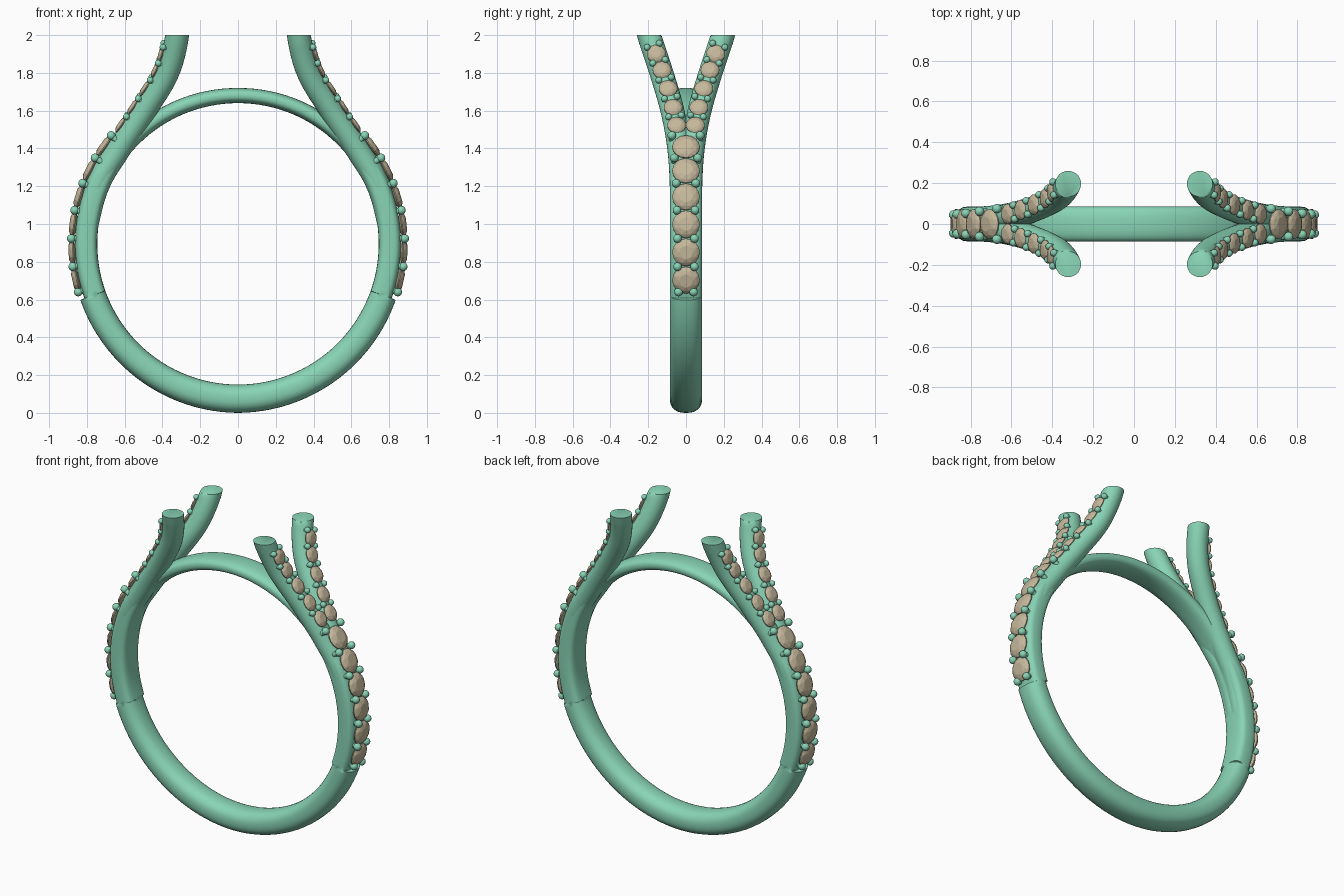
import bpy, bmesh
from math import sin, cos, pi, radians
from mathutils import Vector, Matrix

if "Cube" in bpy.data.objects:
    bpy.data.objects.remove(bpy.data.objects["Cube"])

CZ = 0.895      # height of the finger hole centre
R_IN = 0.745    # finger hole radius


def material(name, col):
    m = bpy.data.materials.new(name)
    m.diffuse_color = (*col, 1)
    m.use_nodes = True
    m.node_tree.nodes["Principled BSDF"].inputs["Base Color"].default_value = m.diffuse_color
    return m


METAL = material("green_metal", (0.25, 0.66, 0.47))
STONE = material("tan_stone", (0.56, 0.48, 0.33))


def finish(bm, name, mat, mirror=(False, False), smooth=True):
    bmesh.ops.recalc_face_normals(bm, faces=bm.faces)
    me = bpy.data.meshes.new(name)
    bm.to_mesh(me)
    bm.free()
    me.materials.append(mat)
    ob = bpy.data.objects.new(name, me)
    bpy.context.collection.objects.link(ob)
    if smooth:
        bpy.ops.object.select_all(action='DESELECT')
        ob.select_set(True)
        bpy.context.view_layer.objects.active = ob
        bpy.ops.object.shade_smooth_by_angle(angle=radians(40))
    if any(mirror):
        mod = ob.modifiers.new("mirror", 'MIRROR')
        mod.use_axis = (mirror[0], mirror[1], False)
        mod.use_mirror_merge = False
    return ob


def skin(bm, rings, closed):
    vs = [[bm.verts.new(p) for p in r] for r in rings]
    n = len(vs[0])
    for i in range(len(vs) if closed else len(vs) - 1):
        a, b = vs[i], vs[(i + 1) % len(vs)]
        for j in range(n):
            k = (j + 1) % n
            bm.faces.new((a[j], a[k], b[k], b[j]))
    if not closed:
        bm.faces.new(vs[0])
        bm.faces.new(vs[-1])


def lerp_table(tab, x):
    for (x0, *a), (x1, *b) in zip(tab, tab[1:]):
        if x <= x1:
            t = (x - x0) / (x1 - x0)
            return [p + (q - p) * t for p, q in zip(a, b)]
    return tab[-1][1:]


# Band: angle, outer radius, squareness; stepped down where the stones sit
profile = [(-90, 0.895, 2.4), (-19.6, 0.886, 2.4), (-19.5, 0.863, 3.6),
           (25, 0.863, 3.6), (36, 0.853, 3), (50, 0.828, 2.5), (90, 0.825, 2.5)]
half = sorted(list(range(-90, 91, 3)) + [-19.6, -19.5])
angles = half + [180 - a for a in reversed(half[1:-1])]


def band_section(a):
    r_out, n = lerp_table(profile, a if a <= 90 else 180 - a)
    mid, h = (r_out + R_IN) / 2, (r_out - R_IN) / 2
    pts = []
    for k in range(32):
        c, s = cos(2 * pi * k / 32), sin(2 * pi * k / 32)
        u = abs(c) ** (2 / n) * (1 if c > 0 else -1)
        v = abs(s) ** (2 / n) * (1 if s > 0 else -1)
        r, t = mid + h * u, radians(a)
        pts.append((r * cos(t), 0.085 * v, CZ + r * sin(t)))
    return pts


bm = bmesh.new()
skin(bm, [band_section(a) for a in angles], True)
finish(bm, "ring_band", METAL)

# Split arms: smooth path through a few points
path = [Vector(p) for p in [(0.80, 0.022, 0.95), (0.745, 0.023, 1.2), (0.628, 0.036, 1.4),
                            (0.495, 0.072, 1.6), (0.375, 0.13, 1.8), (0.322, 0.197, 2.0)]]


def spline(t):
    i = min(int(t), len(path) - 2)
    u = t - i
    p1, p2 = path[i], path[i + 1]
    p0 = path[i - 1] if i else 2 * p1 - p2
    p3 = path[i + 2] if i + 2 < len(path) else p2 + Vector((-0.01, 0.075, 0.2))
    p = 0.5 * (2 * p1 + (p2 - p0) * u + (2 * p0 - 5 * p1 + 4 * p2 - p3) * u * u
               + (3 * p1 - p0 - 3 * p2 + p3) * u ** 3)
    d = (p2 - p0) + 2 * (2 * p0 - 5 * p1 + 4 * p2 - p3) * u + 3 * (3 * p1 - p0 - 3 * p2 + p3) * u * u
    return p, d.normalized()


def arm_frame(t):
    p, d = spline(t)
    n = Vector((d.z, 0, -d.x)).normalized()
    return p, n, d, n.cross(d)


rings = []
for i in range(41):
    t = 5 * i / 40
    p, n, d, s = arm_frame(t)
    if i == 40:  # level cut at the top
        n, s = Vector((1, 0, 0)), Vector((0, -1, 0))
    r = 0.05 + 0.013 * min(t, 1)
    rings.append([p + r * (n * cos(2 * pi * k / 28) + s * sin(2 * pi * k / 28)) for k in range(28)])
bm = bmesh.new()
skin(bm, rings, False)
finish(bm, "split_arms", METAL, (True, True))


def add_gem(bm, p, n, d, s, r, h):
    pts = [p - n * h * 1.2]
    for count, rad, z, off in [(16, 1, 0, 0), (16, 1, -0.25, 0), (8, 0.82, 0.6, 0.5), (8, 0.5, 1, 0)]:
        for k in range(count):
            a = 2 * pi * (k + off) / count
            pts.append(p + r * rad * (d * cos(a) + s * sin(a)) + n * h * z)
    bmesh.ops.convex_hull(bm, input=[bm.verts.new(q) for q in pts])


def add_prong(bm, p, n, r):
    rot = n.to_track_quat('Z', 'Y').to_matrix().to_4x4()
    bmesh.ops.create_uvsphere(bm, u_segments=14, v_segments=9, radius=r,
                              matrix=Matrix.Translation(p) @ rot)
    bmesh.ops.create_cone(bm, cap_ends=True, segments=10, radius1=r * 0.7, radius2=r * 0.7,
                          depth=r * 2, matrix=Matrix.Translation(p - n * r) @ rot)


def band_frame(deg, r):
    a = radians(deg)
    n = Vector((cos(a), 0, sin(a)))
    return Vector((0, 0, CZ)) + n * r, n, Vector((-sin(a), 0, cos(a))), Vector((0, 1, 0))


# Large stones and prongs in a single row on each shoulder
gems, prongs = bmesh.new(), bmesh.new()
for i in range(6):
    add_gem(gems, *band_frame(-12.7 + 9.75 * i, 0.876), 0.073, 0.022)
for deg, y in [(-16.8, 0.04), (-7.9, 0.045), (1.8, 0.045), (11.6, 0.048),
               (21.3, 0.052), (31, 0.062), (40.5, 0.075)]:
    p, n, d, s = band_frame(deg, 0.883)
    for sgn in (-1, 1):
        add_prong(prongs, p + s * y * sgn, n, 0.023)
finish(gems, "shoulder_stones", STONE, (True, False), False)
finish(prongs, "shoulder_prongs", METAL, (True, False))

# Small stones and prongs along each arm
gems, prongs = bmesh.new(), bmesh.new()
for z in (1.49, 1.585, 1.685, 1.79, 1.885):
    p, n, d, s = arm_frame((z - 1) / 0.2)
    add_gem(gems, p + n * 0.062, n, d, s, 0.05, 0.016)
for z in (1.537, 1.635, 1.738, 1.84, 1.933):
    p, n, d, s = arm_frame((z - 1) / 0.2)
    for sgn in (-1, 1):
        add_prong(prongs, p + n * 0.062 + s * 0.034 * sgn, n, 0.018)
finish(gems, "arm_stones", STONE, (True, True), False)
finish(prongs, "arm_prongs", METAL, (True, True))
